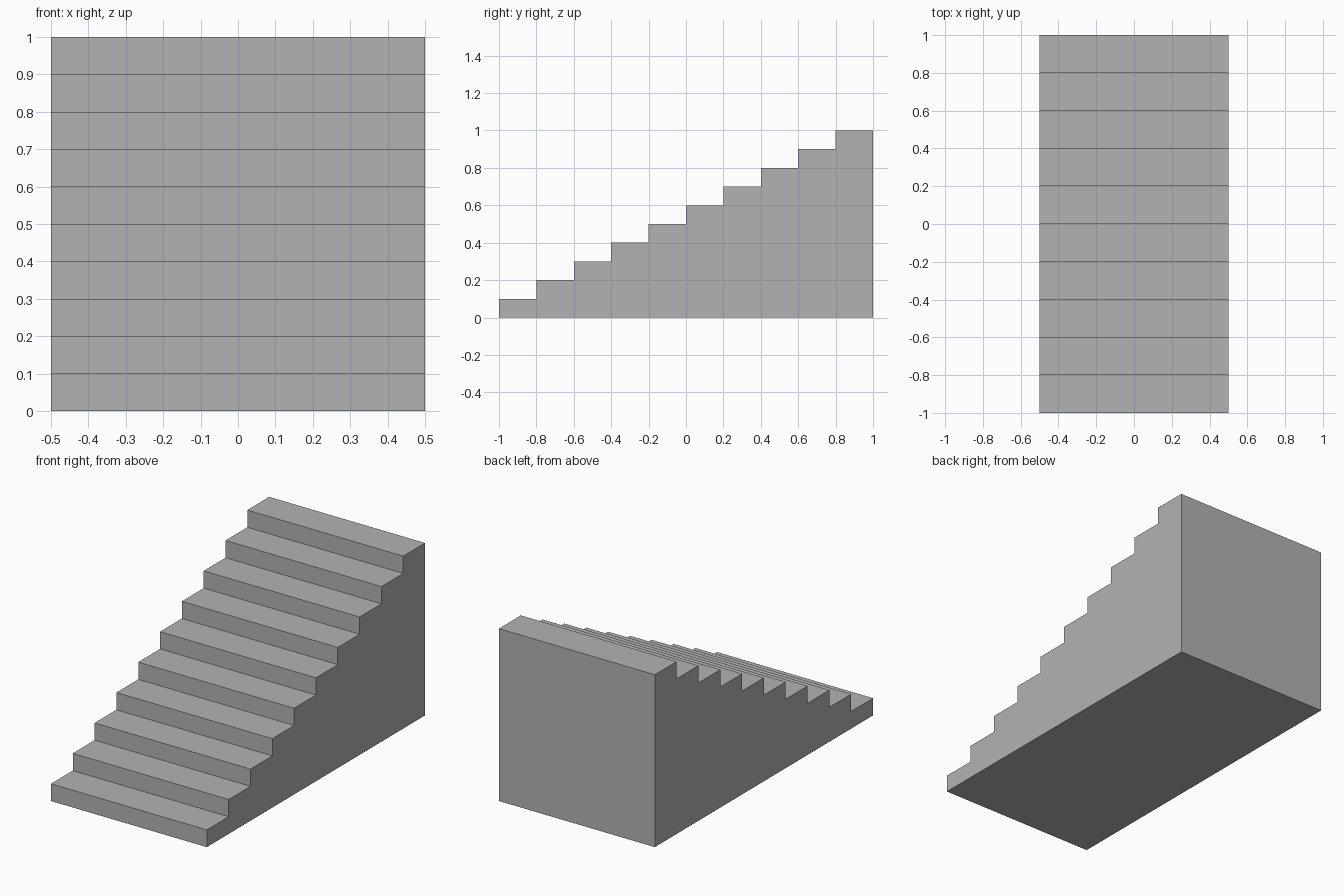
import bpy
import bmesh

STEPS = 10
WIDTH, LENGTH, HEIGHT = 1.0, 2.0, 1.0

if "Cube" in bpy.data.objects:
    bpy.data.objects.remove(bpy.data.objects["Cube"], do_unlink=True)

# Plain grey material
grey = bpy.data.materials.new("plain_grey")
grey.use_nodes = True
colour = (0.45, 0.45, 0.45, 1)
grey.diffuse_color = colour
grey.node_tree.nodes["Principled BSDF"].inputs["Base Color"].default_value = colour

# Stepped side profile, as (y, z) points
run, rise = LENGTH / STEPS, HEIGHT / STEPS
profile = [(-LENGTH / 2, 0)]
for i in range(STEPS):
    y, z = -LENGTH / 2 + i * run, (i + 1) * rise
    profile += [(y, z), (y + run, z)]
profile.append((LENGTH / 2, 0))

# Solid staircase: the profile extruded across the width
bm = bmesh.new()
side = bm.faces.new([bm.verts.new((-WIDTH / 2, y, z)) for y, z in profile])
extruded = bmesh.ops.extrude_face_region(bm, geom=[side], use_keep_orig=True)
verts = [v for v in extruded["geom"] if isinstance(v, bmesh.types.BMVert)]
bmesh.ops.translate(bm, verts=verts, vec=(WIDTH, 0, 0))
bmesh.ops.recalc_face_normals(bm, faces=bm.faces)

mesh = bpy.data.meshes.new("staircase")
bm.to_mesh(mesh)
bm.free()
mesh.materials.append(grey)
staircase = bpy.data.objects.new("staircase", mesh)
bpy.context.collection.objects.link(staircase)
